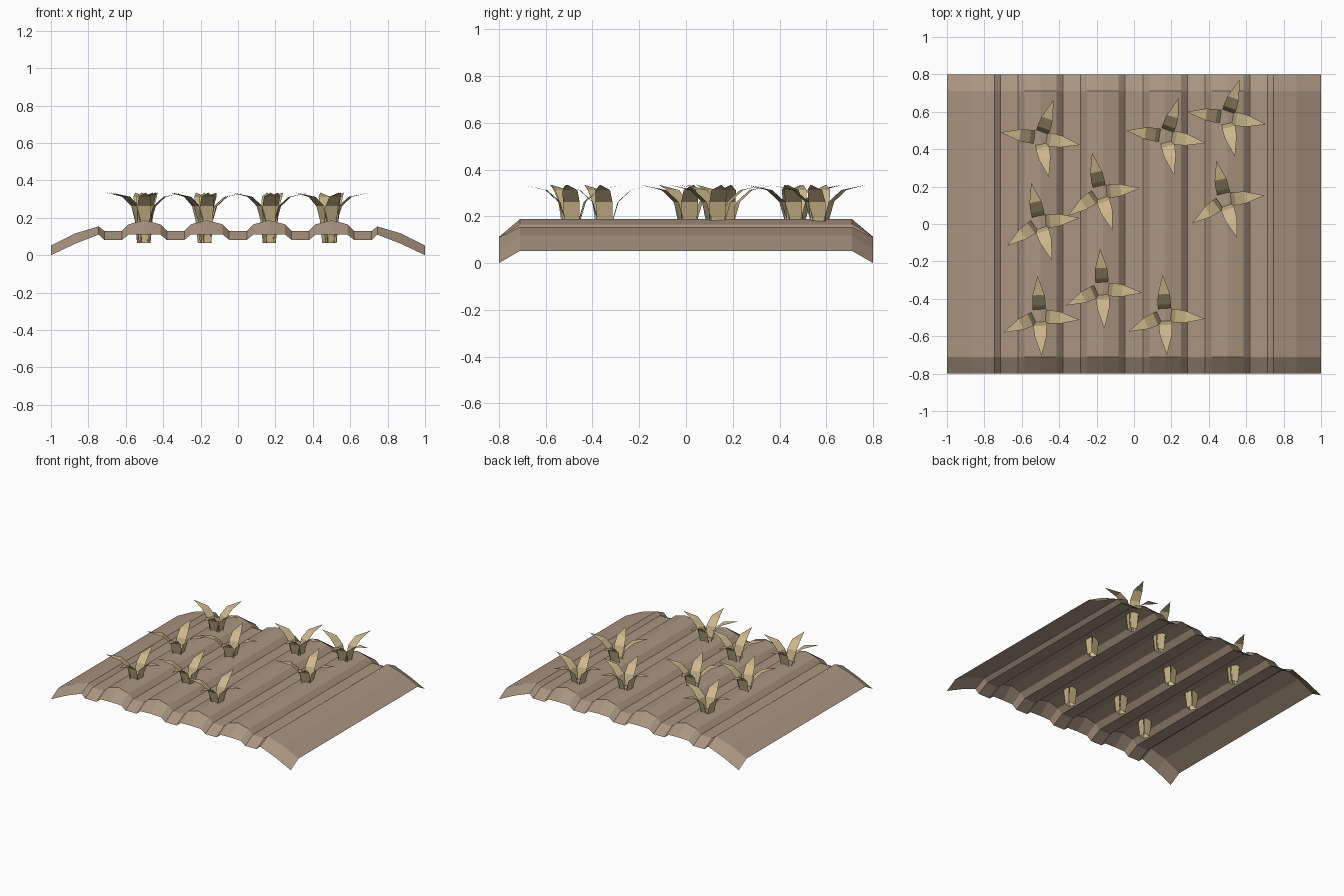
import bpy, math
from mathutils import Vector

if "Cube" in bpy.data.objects:
    bpy.data.objects.remove(bpy.data.objects["Cube"])


def material(name, color):
    m = bpy.data.materials.new(name)
    m.diffuse_color = (*color, 1)
    m.use_nodes = True
    m.node_tree.nodes["Principled BSDF"].inputs["Base Color"].default_value = m.diffuse_color
    return m


def add_mesh(name, verts, faces, mat):
    me = bpy.data.meshes.new(name)
    me.from_pydata(verts, [], faces)
    me.materials.append(mat)
    ob = bpy.data.objects.new(name, me)
    bpy.context.collection.objects.link(ob)
    return ob


soil = material("soil", (0.40, 0.30, 0.22))
straw = material("dry_leaf", (0.60, 0.48, 0.26))

# Field cross-section: (x, height, height at the lowered ends)
side = [(-1, .052, 0), (-.87, .117, .062), (-.745, .154, .11), (-.715, .13, .082)]
ridge = [(-.12, .13, .082), (-.085, .165, .11), (0, .188, .112), (.085, .165, .11), (.12, .13, .082)]
profile = list(side)
for cx in (-.5, -.167, .167, .5):
    profile += [(cx + x, z, e) for x, z, e in ridge]
profile += [(-x, z, e) for x, z, e in reversed(side)]

# Ridged soil sheet with sloping front and back lips
n = len(profile)
verts = []
for y, end in ((-.8, True), (-.71, False), (.71, False), (.8, True)):
    verts += [(x, y, e if end else z) for x, z, e in profile]
faces = [(r * n + i, r * n + i + 1, (r + 1) * n + i + 1, (r + 1) * n + i)
         for r in range(3) for i in range(n - 1)]
add_mesh("ploughed_field", verts, faces, soil)

# Leaf path: (distance from stem, height, half width), ending in a point
leaf = [(.024, .065, .026), (.034, .19, .034), (.055, .262, .036), (.11, .312, .032)]
tip = (.215, .335)


def add_plant(name, x, y, angles):
    verts, faces = [], []
    for a in angles:
        t = math.radians(a)
        out = Vector((math.cos(t), math.sin(t), 0))
        across = Vector((-out.y, out.x, 0))
        b = len(verts)
        for r, z, w in leaf:
            mid = out * r + Vector((x, y, z))
            verts += [mid - across * w, mid + across * w]
        verts.append(out * tip[0] + Vector((x, y, tip[1])))
        for i in range(len(leaf) - 1):
            k = b + 2 * i
            faces.append((k, k + 2, k + 3, k + 1))
        k = b + 2 * len(leaf)
        faces.append((k - 2, k, k - 1))
    add_mesh(name, verts, faces, straw)


# Three rows of plants, each row turned a little differently
rows = [
    ((-6, 205, 93, 273), [(-.505, -.49), (-.17, -.345), (.165, -.485)]),
    ((6, 216, 102, 288), [(-.505, .01), (-.18, .17), (.485, .13)]),
    ((-10, 172, 71, 282), [(-.5, .46), (.17, .47), (.495, .57)]),
]
for r, (angles, spots) in enumerate(rows):
    for c, (x, y) in enumerate(spots):
        add_plant(f"plant_{r + 1}_{c + 1}", x, y, angles)
